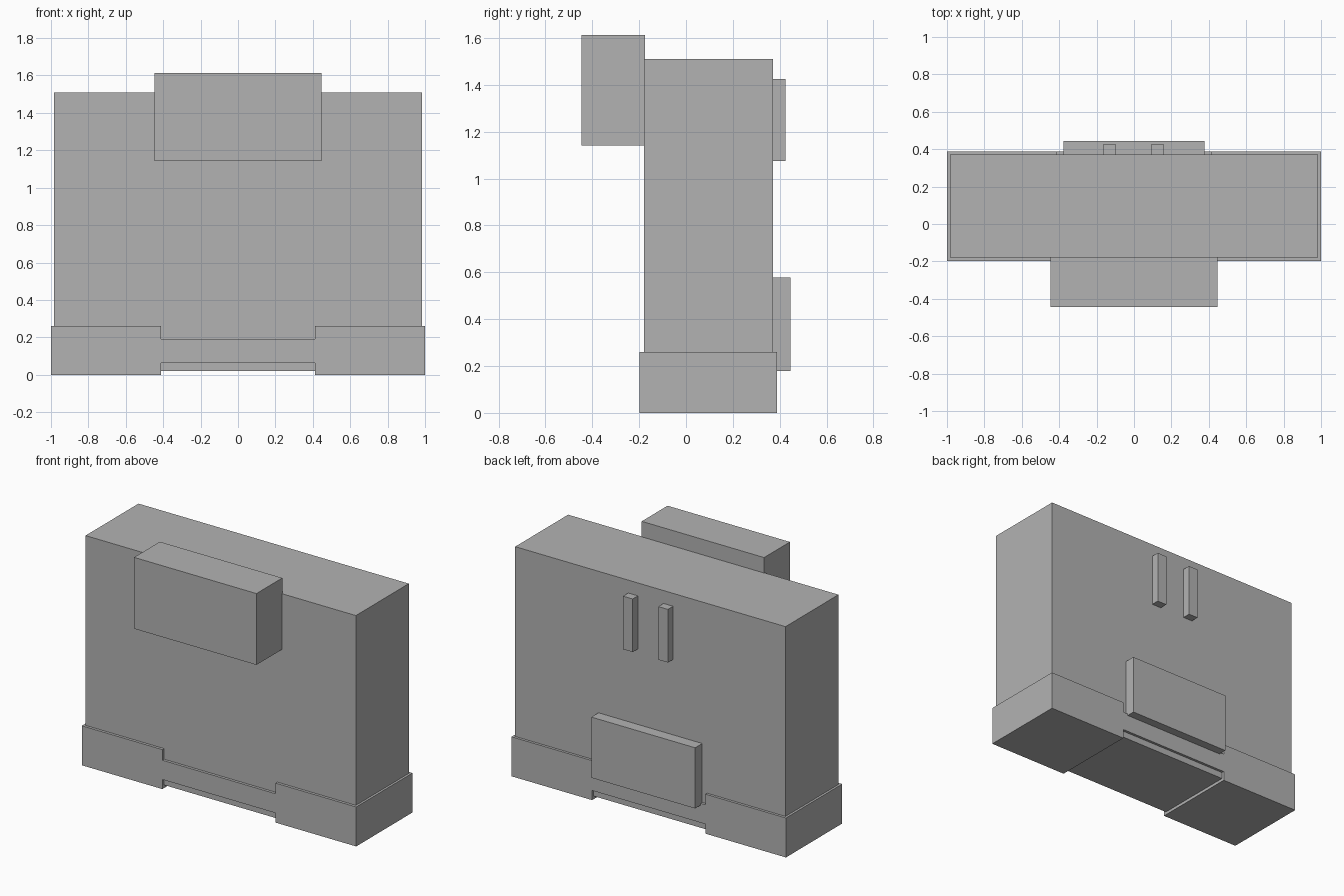
import bpy
import bmesh

cube = bpy.data.objects.get("Cube")
if cube:
    bpy.data.objects.remove(cube, do_unlink=True)

# Single grey finish
grey = bpy.data.materials.new("plain_grey")
grey.use_nodes = True
colour = (0.45, 0.45, 0.45, 1)
grey.diffuse_color = colour
grey.node_tree.nodes["Principled BSDF"].inputs["Base Color"].default_value = colour


def extrude_profile(name, profile, y0, y1):
    """Extrude an (x, z) outline from y0 to y1."""
    bm = bmesh.new()
    face = bm.faces.new([bm.verts.new((x, y0, z)) for x, z in profile])
    result = bmesh.ops.extrude_face_region(bm, geom=[face])
    moved = [v for v in result["geom"] if isinstance(v, bmesh.types.BMVert)]
    bmesh.ops.translate(bm, verts=moved, vec=(0, y1 - y0, 0))
    bmesh.ops.recalc_face_normals(bm, faces=bm.faces)
    mesh = bpy.data.meshes.new(name)
    bm.to_mesh(mesh)
    bm.free()
    mesh.materials.append(grey)
    obj = bpy.data.objects.new(name, mesh)
    bpy.context.collection.objects.link(obj)
    return obj


def box(name, x, y, z):
    outline = [(x[0], z[0]), (x[1], z[0]), (x[1], z[1]), (x[0], z[1])]
    return extrude_profile(name, outline, *y)


# Main block
body_front, body_back = -0.18, 0.371
box("body", (-0.985, 0.985), (body_front, body_back), (0.02, 1.51))

# Base band, narrowed in the middle at top and bottom
half = [(0.413, 0.063), (0.413, 0), (1, 0), (1, 0.26), (0.413, 0.26), (0.413, 0.19)]
band = half + [(-x, z) for x, z in reversed(half)]
extrude_profile("base_band", band, -0.198, 0.388)

# Raised box on the front
box("front_box", (-0.446, 0.446), (-0.445, body_front + 0.004), (1.142, 1.612))

# Back plate and the two upright bars above it
box("back_plate", (-0.378, 0.378), (body_back - 0.004, 0.445), (0.178, 0.578))
for side, x in (("right", -0.131), ("left", 0.126)):
    box(side + "_back_bar", (x - 0.035, x + 0.035), (body_back - 0.004, 0.425), (1.075, 1.425))
